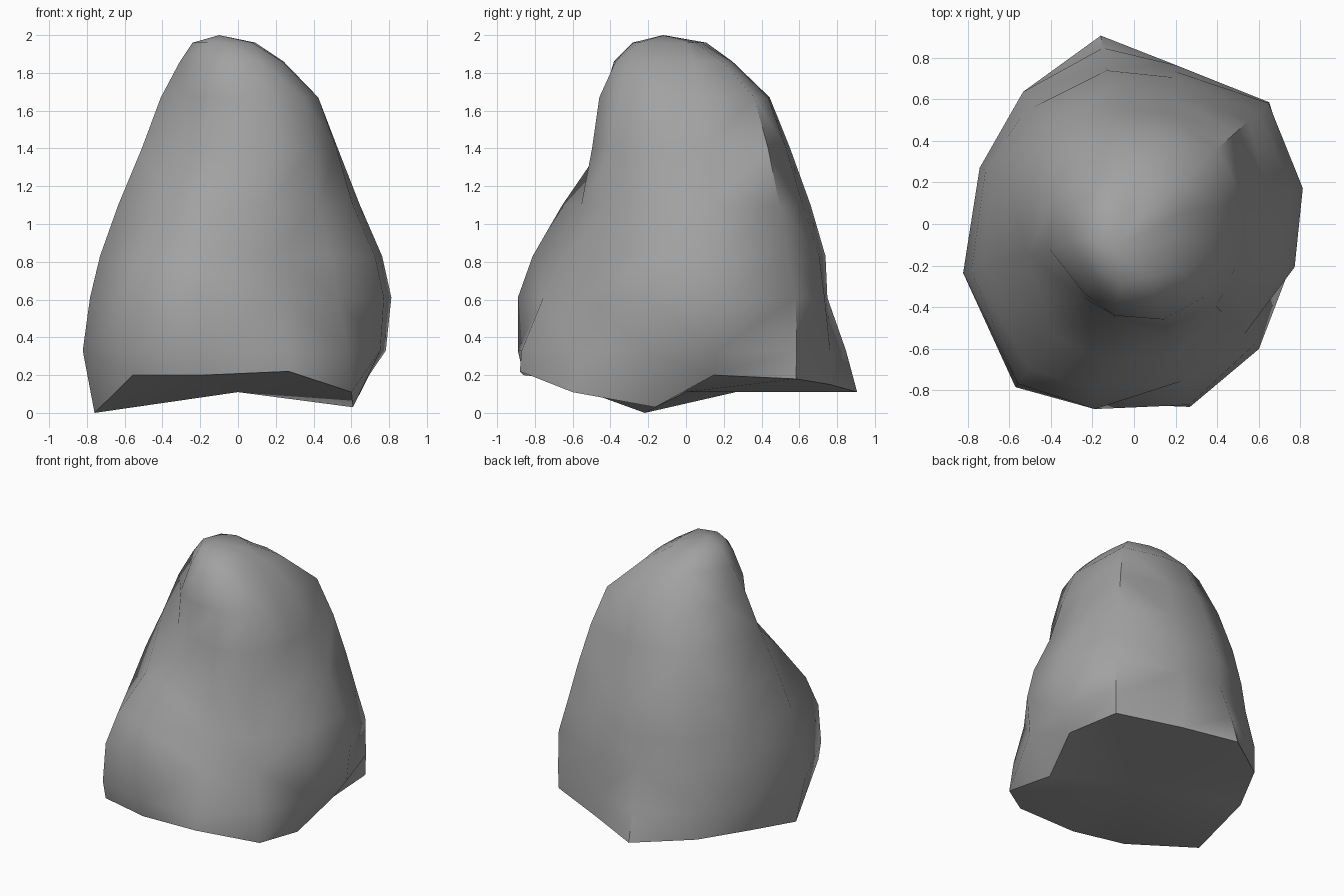
import bpy
import bmesh
from math import radians, cos, sin

# Remove the default cube only
default_cube = bpy.data.objects.get("Cube")
if default_cube:
    bpy.data.objects.remove(default_cube, do_unlink=True)


def make_material(name, color):
    material = bpy.data.materials.new(name)
    material.use_nodes = True
    material.diffuse_color = color
    shader = material.node_tree.nodes["Principled BSDF"]
    shader.inputs["Base Color"].default_value = color
    shader.inputs["Roughness"].default_value = 0.9
    return material


# Directions of the main ridges around the boulder, in degrees
ridge_angles = [12, 42, 75, 100, 130, 160, 196, 234, 258, 287, 315, 345]

# Uneven foot: height and radius along each ridge
foot_heights = [.2, .18, .15, .11, .13, .11, 0, .2, .2, .22, .11, .03]
foot_radii = [.71, .87, .79, .92, .83, .77, .79, .95, .88, .92, .85, .63]

# Horizontal slices: height, then radius along each ridge
slices = [
    (.33, [.8, .875, .79, .86, .83, .79, .855, .97, .91, .91, .82, .78]),
    (.61, [.83, .87, .76, .76, .77, .76, .815, .95, .91, .79, .75, .8]),
    (.83, [.78, .81, .73, .75, .74, .72, .76, .86, .83, .66, .69, .75]),
    (1.1, [.66, .74, .64, .67, .68, .65, .66, .66, .67, .58, .6, .63]),
    (1.4, [.54, .65, .55, .56, .58, .54, .53, .43, .46, .52, .56, .54]),
    (1.67, [.42, .54, .45, .45, .45, .41, .425, .41, .45, .48, .49, .44]),
    (1.86, [.24, .29, .25, .25, .27, .28, .32, .34, .39, .39, .33, .25]),
    (1.96, [.08, .07, .06, .08, .14, .2, .25, .28, .29, .26, .13, .09]),
]


def add_ring(bm, heights, radii):
    ring = []
    for angle, height, radius in zip(ridge_angles, heights, radii):
        turn = radians(angle)
        ring.append(bm.verts.new((radius * cos(turn), radius * sin(turn), height)))
    return ring


def close_ring(bm, ring, tip):
    center = bm.verts.new(tip)
    for i, vert in enumerate(ring):
        bm.faces.new((vert, ring[i - 1], center))


# Loft the slices into one closed boulder
bm = bmesh.new()
rings = [add_ring(bm, foot_heights, foot_radii)]
for height, radii in slices:
    rings.append(add_ring(bm, [height] * len(radii), radii))
for lower, upper in zip(rings, rings[1:]):
    for i in range(len(lower)):
        bm.faces.new((lower[i - 1], lower[i], upper[i], upper[i - 1]))
close_ring(bm, rings[0], (0, 0, .11))
close_ring(bm, rings[-1], (-.1, -.12, 2))
bmesh.ops.triangulate(bm, faces=bm.faces[:], quad_method='SHORT_EDGE')
bmesh.ops.recalc_face_normals(bm, faces=bm.faces[:])

mesh = bpy.data.meshes.new("boulder")
bm.to_mesh(mesh)
bm.free()
mesh.materials.append(make_material("stone_grey", (.36, .36, .36, 1)))
boulder = bpy.data.objects.new("boulder", mesh)
bpy.context.collection.objects.link(boulder)

# Smooth faces, with a crisp edge around the foot
bpy.ops.object.select_all(action='DESELECT')
boulder.select_set(True)
bpy.context.view_layer.objects.active = boulder
bpy.ops.object.shade_smooth_by_angle(angle=radians(52))
